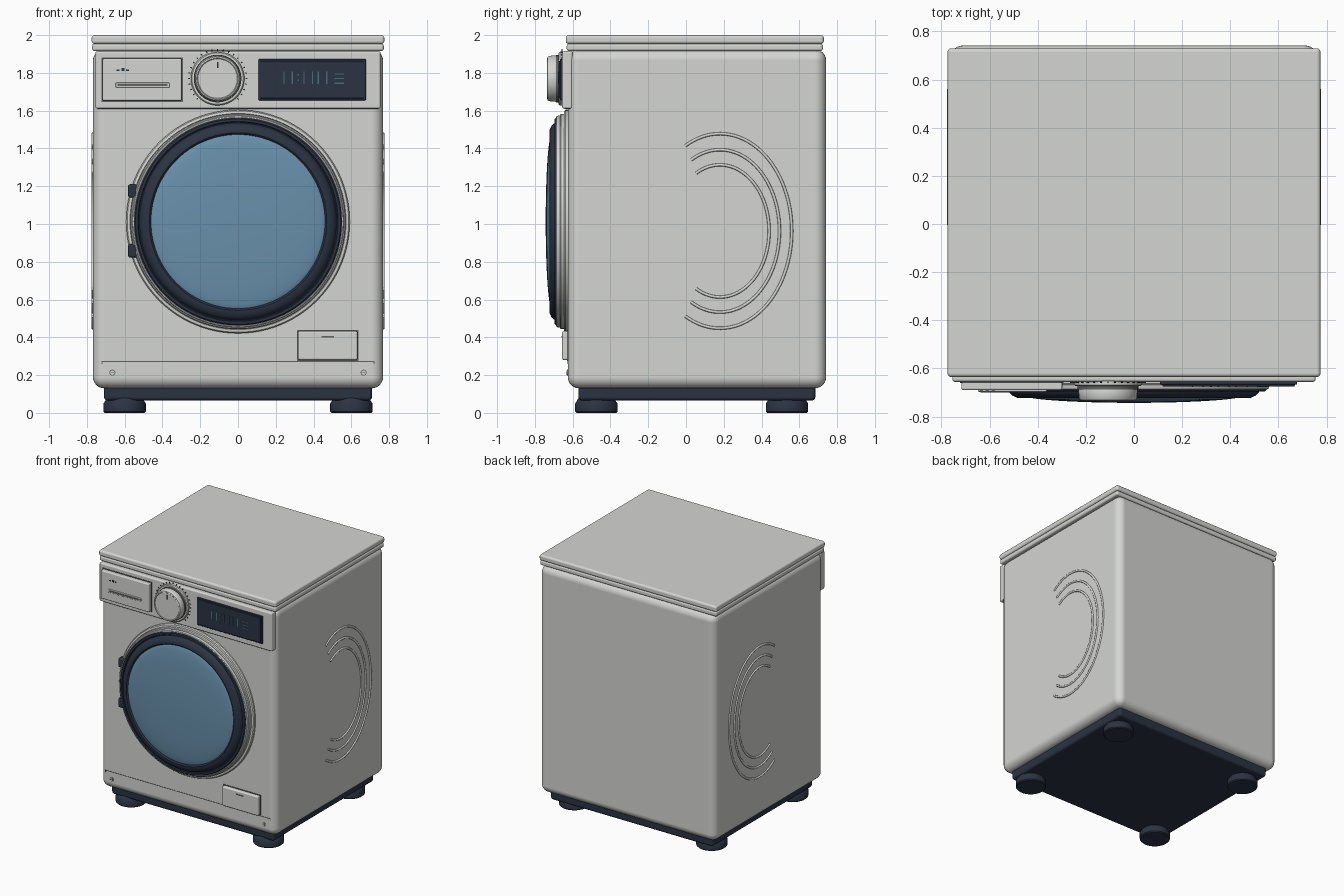
import bpy, bmesh, math
from mathutils import Matrix, Vector

if "Cube" in bpy.data.objects:
    bpy.data.objects.remove(bpy.data.objects["Cube"], do_unlink=True)


def material(name, rgb):
    m = bpy.data.materials.new(name)
    m.use_nodes = True
    m.diffuse_color = (*rgb, 1)
    m.node_tree.nodes["Principled BSDF"].inputs["Base Color"].default_value = (*rgb, 1)
    return m


WHITE = material("warm white enamel", (0.66, 0.67, 0.65))
DARK = material("dark navy plastic", (0.024, 0.034, 0.055))
GLASS = material("blue glass", (0.14, 0.28, 0.41))
TEAL = material("display teal", (0.06, 0.16, 0.21))
GREY = material("shadow grey", (0.12, 0.125, 0.13))


def finish(name, bm, mat, bevel=0, segments=3, angle=35):
    bmesh.ops.recalc_face_normals(bm, faces=bm.faces)
    me = bpy.data.meshes.new(name)
    bm.to_mesh(me)
    bm.free()
    me.materials.append(mat)
    me.shade_smooth()
    if not bevel:
        me.set_sharp_from_angle(angle=math.radians(angle))
    ob = bpy.data.objects.new(name, me)
    bpy.context.collection.objects.link(ob)
    if bevel:
        mod = ob.modifiers.new("rounded edges", "BEVEL")
        mod.width, mod.segments = bevel, segments
        mod.harden_normals = True
    return ob


def box(name, x, y, z, mat, bevel=0, segments=3):
    """Box from its (low, high) range on each axis."""
    bm = bmesh.new()
    bmesh.ops.create_cube(bm, size=1)
    for v in bm.verts:
        v.co = Vector([(r[0] + r[1]) / 2 + c * (r[1] - r[0])
                       for r, c in zip((x, y, z), v.co)])
    return finish(name, bm, mat, bevel, segments)


def lathe(name, profile, centre, mat, upright=False, steps=96):
    """Spin (radius, offset) points about z, or about y when not upright."""
    bm = bmesh.new()
    verts = [bm.verts.new((r, 0, h)) for r, h in profile]
    edges = [bm.edges.new(p) for p in zip(verts, verts[1:])]
    bmesh.ops.spin(bm, geom=verts + edges, cent=(0, 0, 0), axis=(0, 0, 1),
                   angle=math.tau, steps=steps)
    bmesh.ops.remove_doubles(bm, verts=bm.verts, dist=1e-5)
    if not upright:
        bm.transform(Matrix.Rotation(math.pi / 2, 4, "X"))
    bm.transform(Matrix.Translation(centre))
    return finish(name, bm, mat)


def tube(name, points, radius, mat):
    cu = bpy.data.curves.new(name, "CURVE")
    cu.dimensions = "3D"
    cu.bevel_depth, cu.bevel_resolution = radius, 2
    cu.use_fill_caps = True
    sp = cu.splines.new("POLY")
    sp.points.add(len(points) - 1)
    for p, co in zip(sp.points, points):
        p.co = (*co, 1)
    cu.materials.append(mat)
    ob = bpy.data.objects.new(name, cu)
    bpy.context.collection.objects.link(ob)
    return ob


# Cabinet, lid and plinth
box("cabinet", (-.768, .768), (-.626, .742), (.13, 1.925), WHITE, .06, 6)
box("lid_lower", (-.772, .772), (-.632, .725), (1.915, 1.955), WHITE, .014)
box("lid_upper", (-.775, .775), (-.636, .73), (1.953, 2), WHITE, .016)
box("plinth", (-.71, .71), (-.57, .685), (.065, .15), DARK, .02)

# Feet
for side, sx in (("right", -.6), ("left", .6)):
    for end, y in (("front", -.475), ("back", .535)):
        lathe(f"{end}_{side}_foot",
              [(0, 0), (.105, 0), (.112, .007), (.112, .05), (.105, .06),
               (.08, .105), (.06, .11), (0, .11)], (sx, y, 0), DARK, True, 40)

# Curved ribs on both side panels
for side, sx in (("right", -1), ("left", 1)):
    for i, (ry, rz) in enumerate(((.38, .515), (.315, .43), (.26, .35))):
        arc = [math.radians(-119 + 238 * k / 64) for k in range(65)]
        tube(f"{side}_side_rib_{i + 1}",
             [(sx * .768, .18 + ry * math.cos(a), .963 + rz * math.sin(a))
              for a in arc], .008, WHITE)

# Control panel with dispenser drawer
box("control_panel", (-.755, .755), (-.656, -.6), (1.61, 1.915), WHITE, .012)
box("drawer_gap", (-.723, -.292), (-.66, -.65), (1.647, 1.882), GREY)
box("drawer_front", (-.717, -.298), (-.69, -.65), (1.653, 1.876), WHITE, .008)
box("drawer_grip_rim", (-.648, -.362), (-.697, -.685), (1.722, 1.748), WHITE, .005)
box("drawer_grip_slot", (-.638, -.372), (-.699, -.69), (1.73, 1.741), GREY)
for i in range(3):
    box(f"drawer_mark_{i + 1}", (-.642 + i * .025, -.627 + i * .025),
        (-.692, -.688), (1.811, 1.819 + .006 * (i == 1)), DARK)

# Program knob with dial marks
KNOB = (-.108, 0, 1.77)
lathe("knob_base", [(.142, .64), (.142, .668), (.136, .674), (.12, .674)], KNOB, WHITE)
lathe("knob_collar", [(.126, .66), (.126, .688), (.11, .69)], KNOB, GREY)
lathe("knob", [(.121, .685), (.123, .69), (.12, .722), (.115, .732), (.108, .735),
               (.104, .731), (.1, .731), (0, .731)], KNOB, WHITE)
box("knob_pointer", (-.112, -.104), (-.735, -.73), (1.825, 1.857), DARK)
bm = bmesh.new()
for k in range(25):
    turn = Matrix.Rotation(math.radians(-135 + 270 * k / 24), 4, "Y")
    bmesh.ops.create_cube(bm, size=1, matrix=Matrix.Translation(KNOB) @ turn
                          @ Matrix.Translation((0, -.657, .152))
                          @ Matrix.Diagonal((.006, .006, .01, 1)))
finish("dial_marks", bm, DARK)

# Display with lit bars
box("display_frame", (.108, .678), (-.667, -.65), (1.655, 1.873), DARK, .005)
box("display", (.118, .668), (-.675, -.66), (1.665, 1.863), DARK, .004)
for i, x in enumerate((.243, .287, .35, .395, .425, .47)):
    box(f"display_bar_{i + 1}", (x - .003, x + .003), (-.678, -.67), (1.742, 1.808), TEAL)
for i, z in enumerate((1.76, 1.79)):
    box(f"display_dot_{i + 1}", (.315, .323), (-.678, -.67), (z - .004, z + .004), TEAL)
for i, z in enumerate((1.745, 1.77, 1.795)):
    box(f"display_line_{i + 1}", (.51, .56), (-.678, -.67), (z - .003, z + .003), TEAL)

# Round door: bezel rings, dark frame and domed glass
DOOR = (0, 0, 1.013)
lathe("door_bezel", [(.592, .6), (.592, .637), (.586, .645), (.572, .647), (.57, .64)],
      DOOR, WHITE)
lathe("door_ring", [(.57, .62), (.57, .662), (.565, .668), (.561, .668), (.561, .676),
                    (.558, .685), (.552, .688), (.545, .686), (.545, .66)], DOOR, WHITE)
lathe("door_frame", [(.55, .64), (.55, .688), (.543, .695), (.53, .695), (.526, .688),
                     (.522, .688), (.518, .7), (.505, .713), (.485, .722), (.47, .723),
                     (.462, .717), (.455, .70)], DOOR, DARK)
glass = [(.464 * math.sin(a), .71 + .033 * math.cos(a))
         for a in (math.pi / 2 * k / 16 for k in range(17))]
lathe("door_glass", glass[::-1], DOOR, GLASS)
for name, z in (("upper_hinge", 1.175), ("lower_hinge", .858)):
    box(name, (-.582, -.535), (-.67, -.61), (z - .036, z + .036), DARK, .012)

# Filter flap, kick seam and screws
box("flap_gap", (.312, .638), (-.63, -.62), (.275, .438), GREY)
box("filter_flap", (.317, .633), (-.656, -.61), (.28, .433), WHITE, .01)
box("flap_slot", (.443, .508), (-.658, -.65), (.4, .408), GREY)
box("kick_seam", (-.72, .72), (-.628, -.62), (.27, .274), GREY)
for side, x in (("right", -.665), ("left", .665)):
    box(f"{side}_seam_end", (x * 1.083 - .002, x * 1.083 + .002),
        (-.628, -.62), (.258, .274), GREY)
    at = (x, 0, .213)
    lathe(f"{side}_screw_rim", [(.016, .62), (.016, .629), (0, .629)], at, GREY, steps=24)
    lathe(f"{side}_screw", [(.012, .62), (.012, .632), (0, .632)], at, WHITE, steps=24)
    box(f"{side}_screw_slot", (x - .009, x + .009), (-.634, -.63), (.211, .215), GREY)
